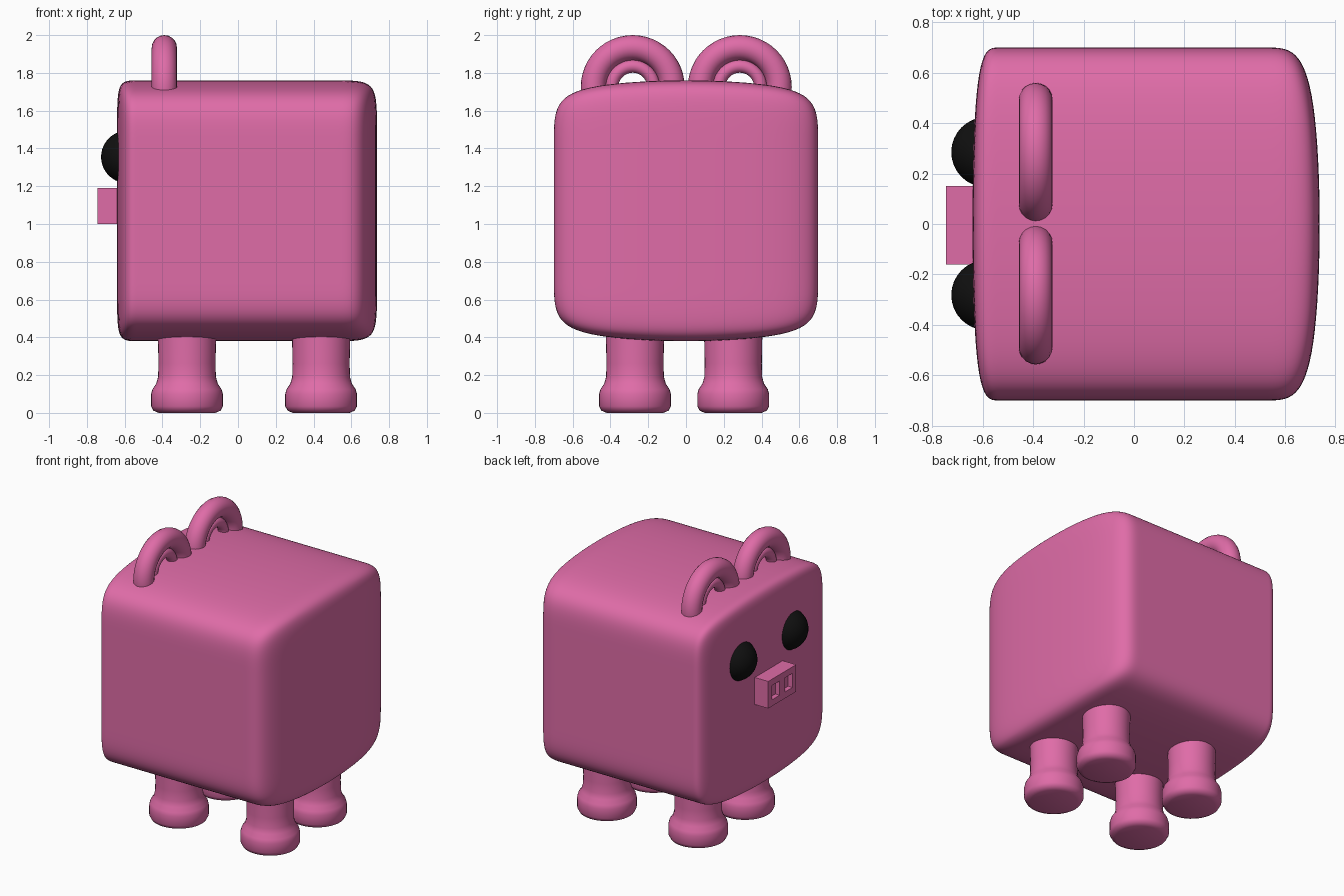
import bpy, bmesh, math
from mathutils import Vector, Matrix

default = bpy.data.objects.get("Cube")
if default:
    bpy.data.objects.remove(default, do_unlink=True)


def material(name, color, roughness):
    m = bpy.data.materials.new(name)
    m.use_nodes = True
    m.diffuse_color = color
    bsdf = m.node_tree.nodes["Principled BSDF"]
    bsdf.inputs["Base Color"].default_value = color
    bsdf.inputs["Roughness"].default_value = roughness
    return m


pink = material("pink", (0.74, 0.15, 0.39, 1), 0.6)
black = material("black", (0.005, 0.005, 0.005, 1), 0.5)


def finish(bm, name, mat, smooth=True):
    bmesh.ops.recalc_face_normals(bm, faces=bm.faces)
    for f in bm.faces:
        f.smooth = smooth
    mesh = bpy.data.meshes.new(name)
    bm.to_mesh(mesh)
    bm.free()
    mesh.materials.append(mat)
    ob = bpy.data.objects.new(name, mesh)
    bpy.context.collection.objects.link(ob)
    return ob


def box(low, high, cuts):
    """Box between two corners, with edge loops at the given (axis, position) cuts."""
    low, high = Vector(low), Vector(high)
    bm = bmesh.new()
    bmesh.ops.create_cube(bm, size=1)
    bmesh.ops.scale(bm, vec=high - low, verts=bm.verts)
    bmesh.ops.translate(bm, vec=(low + high) / 2, verts=bm.verts)
    for axis, pos in cuts:
        normal = Vector((0, 0, 0))
        normal[axis] = 1
        bmesh.ops.bisect_plane(bm, geom=bm.verts[:] + bm.edges[:] + bm.faces[:],
                               plane_co=normal * pos, plane_no=normal)
    return bm


# Body: box cage with holding loops, rounded by subdivision
cage = box((-0.645, -0.7, 0.37), (0.745, 0.7, 1.77),
           [(0, -0.545), (0, -0.385), (0, 0.245), (0, 0.545), (2, 0.61), (2, 1.53)])
body = finish(cage, "body", pink)
sub = body.modifiers.new("rounding", "SUBSURF")
sub.levels = sub.render_levels = 4

# Legs: turned profile with a wide foot
LEG = [(0, 0), (0.15, 0), (0.178, 0.012), (0.19, 0.035), (0.19, 0.1),
       (0.183, 0.125), (0.163, 0.155), (0.153, 0.19), (0.151, 0.26), (0.156, 0.5)]


def leg(name, x, y):
    bm = bmesh.new()
    verts = [bm.verts.new((r, 0, z)) for r, z in LEG]
    edges = [bm.edges.new(pair) for pair in zip(verts, verts[1:])]
    bmesh.ops.spin(bm, geom=verts + edges, cent=(0, 0, 0), axis=(0, 0, 1),
                   angle=math.tau, steps=40)
    bmesh.ops.remove_doubles(bm, verts=bm.verts, dist=0.0005)
    bmesh.ops.translate(bm, vec=(x, y, 0), verts=bm.verts)
    ob = finish(bm, name, pink)
    bpy.ops.object.select_all(action="DESELECT")
    ob.select_set(True)
    bpy.context.view_layer.objects.active = ob
    bpy.ops.object.shade_smooth_by_angle(angle=math.radians(50))


for end, x in (("front", -0.27), ("rear", 0.44)):
    for side, y in (("left", -0.27), ("right", 0.25)):
        leg(f"{end}_{side}_leg", x, y)


# Ears: an outer ring and a thinner one inside it, half sunk into the body
def ring(name, y, major, minor):
    bm = bmesh.new()
    bmesh.ops.create_circle(bm, segments=20, radius=minor)
    bmesh.ops.translate(bm, vec=(0, major, 0), verts=bm.verts)
    bmesh.ops.spin(bm, geom=bm.verts[:] + bm.edges[:], cent=(0, 0, 0),
                   axis=(1, 0, 0), angle=math.tau, steps=48)
    bmesh.ops.remove_doubles(bm, verts=bm.verts, dist=0.0005)
    bmesh.ops.translate(bm, vec=(-0.39, y, 1.725), verts=bm.verts)
    finish(bm, name, pink)


# Eyes: balls set into the face
def eye(name, y):
    bm = bmesh.new()
    bmesh.ops.create_uvsphere(bm, u_segments=32, v_segments=20, radius=0.139,
                              matrix=Matrix.Translation((-0.586, y, 1.355)))
    finish(bm, name, black)


for side, y in (("left", -0.282), ("right", 0.285)):
    ring(f"{side}_ear_outer", y, 0.208, 0.067)
    ring(f"{side}_ear_inner", y, 0.11, 0.034)
    eye(f"{side}_eye", y)

# Snout: block with two recessed nostrils
bm = box((-0.745, -0.16, 1.0), (-0.6, 0.15, 1.19),
         [(1, -0.117), (1, -0.035), (1, 0.025), (1, 0.107), (2, 1.045), (2, 1.145)])
bm.normal_update()
nostrils = []
for f in bm.faces:
    c = f.calc_center_median()
    if f.normal.x < -0.9 and 1.045 < c.z < 1.145 and 0.03 < abs(c.y + 0.005) < 0.112:
        nostrils.append(f)
bmesh.ops.inset_individual(bm, faces=nostrils, thickness=0.004, depth=-0.03)
finish(bm, "snout", pink, smooth=False)
